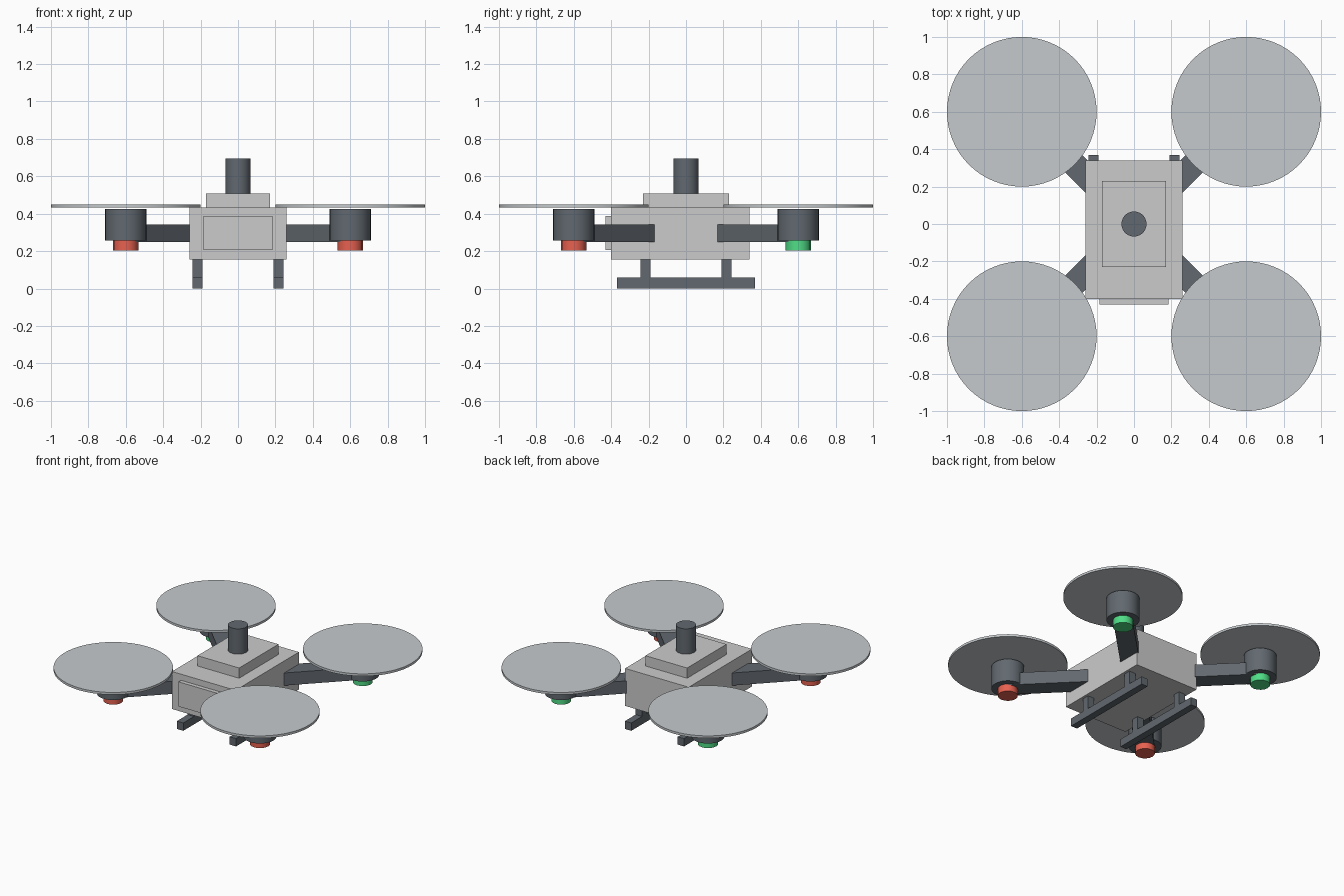
import bpy, math

if "Cube" in bpy.data.objects:
    bpy.data.objects.remove(bpy.data.objects["Cube"])


def material(name, color):
    m = bpy.data.materials.new(name)
    m.diffuse_color = (*color, 1)
    m.use_nodes = True
    m.node_tree.nodes["Principled BSDF"].inputs["Base Color"].default_value = m.diffuse_color
    return m


light = material("light_grey", (0.70, 0.71, 0.72))
dark = material("dark_grey", (0.12, 0.14, 0.16))
disc = material("disc_grey", (0.56, 0.59, 0.61))
red = material("red", (0.80, 0.12, 0.08))
green = material("green", (0.08, 0.72, 0.24))


def box(name, x, y, z, mat, turn=0):
    """Box from (min, max) ranges, optionally turned about the world z axis."""
    bpy.ops.mesh.primitive_cube_add(size=1)
    ob = bpy.context.object
    ob.name = name
    ob.scale = (x[1] - x[0], y[1] - y[0], z[1] - z[0])
    cx, cy = sum(x) / 2, sum(y) / 2
    c, s = math.cos(turn), math.sin(turn)
    ob.location = (cx * c - cy * s, cx * s + cy * c, sum(z) / 2)
    ob.rotation_euler.z = turn
    ob.data.materials.append(mat)
    return ob


def cyl(name, x, y, r, z, mat, sides=32):
    """Upright cylinder between two heights."""
    bpy.ops.mesh.primitive_cylinder_add(
        vertices=sides, radius=r, depth=z[1] - z[0], location=(x, y, sum(z) / 2))
    ob = bpy.context.object
    ob.name = name
    ob.data.materials.append(mat)
    bpy.ops.object.shade_smooth_by_angle(angle=math.radians(35))
    return ob


# Body, raised deck, front panel and mast
box("body", (-0.26, 0.26), (-0.40, 0.34), (0.155, 0.432), light)
box("top_deck", (-0.17, 0.17), (-0.23, 0.23), (0.432, 0.508), light)
box("front_panel", (-0.185, 0.185), (-0.43, -0.39), (0.205, 0.387), light)
cyl("mast", 0, 0, 0.067, (0.508, 0.695), dark)

# Four diagonal arms with motor, rotor disc and navigation light
for sx, side in ((-1, "left"), (1, "right")):
    for sy, end in ((-1, "front"), (1, "back")):
        tag = f"{end}_{side}"
        x, y = 0.6 * sx, 0.6 * sy
        box(f"{tag}_arm", (0.26, 0.6 * math.sqrt(2)), (-0.065, 0.065),
            (0.25, 0.343), dark, math.atan2(sy, sx))
        cyl(f"{tag}_motor", x, y, 0.11, (0.257, 0.425), dark)
        cyl(f"{tag}_rotor", x, y, 0.40, (0.432, 0.449), disc, 64)
        cyl(f"{tag}_lamp", x, y, 0.067, (0.203, 0.258),
            red if sy < 0 else green, 16)

    # Landing skid and its two struts
    xs = sorted((0.19 * sx, 0.242 * sx))
    box(f"{side}_skid", xs, (-0.368, 0.368), (0, 0.058), dark)
    for sy, end in ((-1, "front"), (1, "back")):
        box(f"{end}_{side}_strut", xs, sorted((0.19 * sy, 0.242 * sy)),
            (0.058, 0.155), dark)
